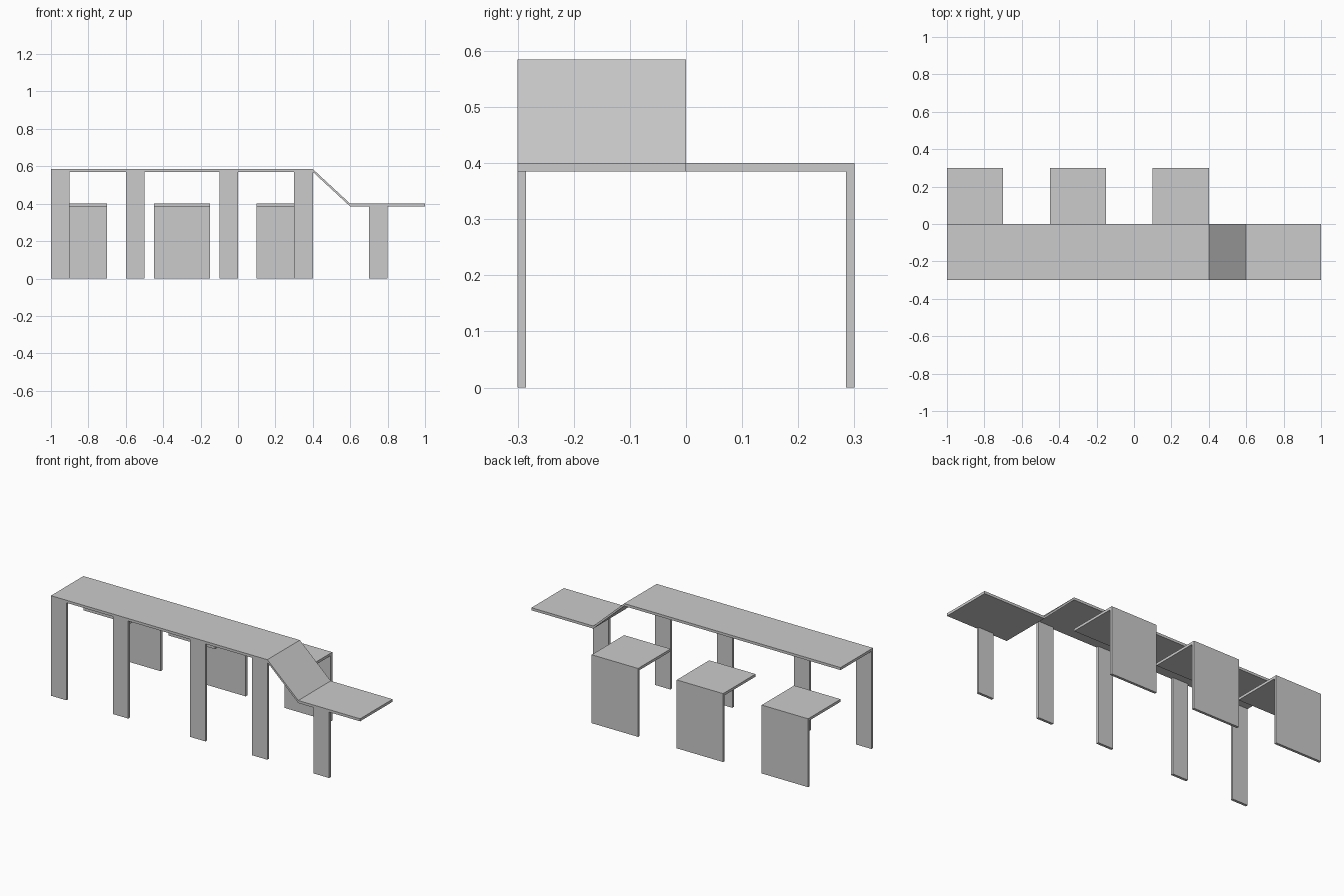
import bpy

if "Cube" in bpy.data.objects:
    bpy.data.objects.remove(bpy.data.objects["Cube"])

T = 0.015  # board thickness


def extrude_profile(name, points, axis, start, end):
    """Prism from a 2D outline: axis 'y' takes (x, z), axis 'x' takes (y, z)."""
    def place(p, d):
        return (p[0], d, p[1]) if axis == 'y' else (d, p[0], p[1])
    n = len(points)
    verts = [place(p, d) for d in (start, end) for p in points]
    faces = [tuple(range(n)), tuple(reversed(range(n, 2 * n)))]
    faces += [((i + 1) % n, i, i + n, (i + 1) % n + n) for i in range(n)]
    if axis == 'x':
        faces = [tuple(reversed(f)) for f in faces]
    mesh = bpy.data.meshes.new(name)
    mesh.from_pydata(verts, [], faces)
    mesh.update()
    obj = bpy.data.objects.new(name, mesh)
    bpy.context.collection.objects.link(obj)
    return obj


# Long top, sloped drop and lower top folded from one board
upper = [(-1, 0.585), (0.4, 0.585), (0.6, 0.4), (1, 0.4)]
lower = [(x, z - T) for x, z in reversed(upper)]
extrude_profile("table_top", list(reversed(upper + lower))[::-1], 'y', -0.3, 0)

# Flat legs along the front edge, the last one under the lower top
for i, (x, h) in enumerate([(-1, 0.57), (-0.6, 0.57), (-0.1, 0.57),
                            (0.3, 0.57), (0.7, 0.385)]):
    extrude_profile(f"table_leg_{i + 1}",
                    [(x, 0), (x, h), (x + 0.1, h), (x + 0.1, 0)], 'y', -0.3, -0.3 + T)

# Seats: an L of a flat top and a full-width back panel
seat = [(0, 0.4), (0.3, 0.4), (0.3, 0), (0.3 - T, 0), (0.3 - T, 0.4 - T), (0, 0.4 - T)]
for i, x in enumerate((-1, -0.45, 0.1)):
    extrude_profile(f"seat_{i + 1}", seat, 'x', x, x + 0.3)

# Consistent outward normals
import bmesh
for obj in bpy.context.collection.objects:
    bm = bmesh.new()
    bm.from_mesh(obj.data)
    bmesh.ops.recalc_face_normals(bm, faces=bm.faces)
    bm.to_mesh(obj.data)
    bm.free()
